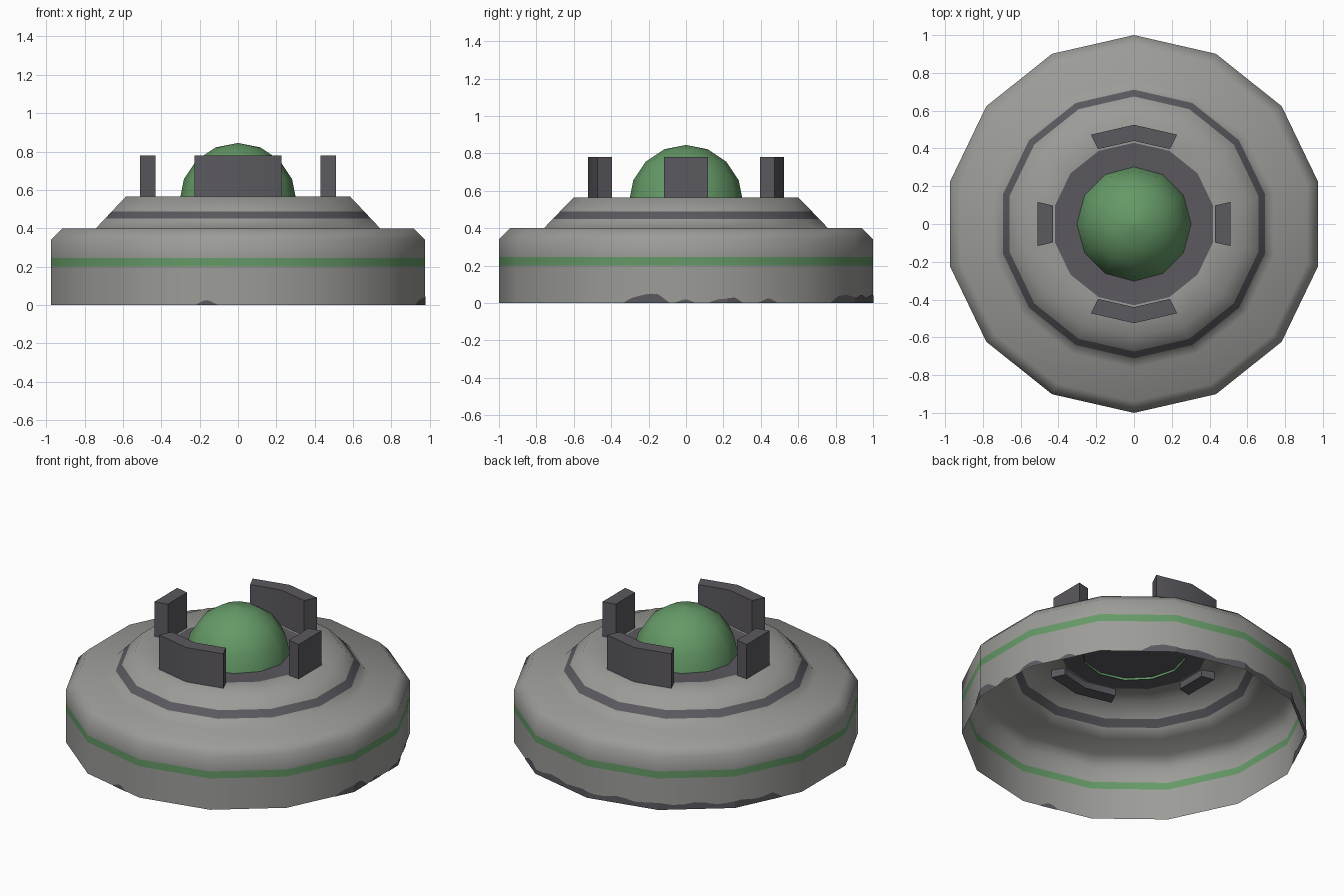
import bpy, math

if "Cube" in bpy.data.objects:
    bpy.data.objects.remove(bpy.data.objects["Cube"])

N = 14  # sides of the body


def material(name, rgb):
    m = bpy.data.materials.new(name)
    m.diffuse_color = (*rgb, 1)
    m.use_nodes = True
    m.node_tree.nodes["Principled BSDF"].inputs["Base Color"].default_value = m.diffuse_color
    return m


GREY = material("light grey", (0.33, 0.33, 0.315))
DARK = material("dark grey", (0.105, 0.10, 0.115))
GREEN = material("green", (0.13, 0.32, 0.135))


def make(name, verts, faces, mats, indices=None, smooth=None):
    me = bpy.data.meshes.new(name)
    me.from_pydata(verts, [], faces)
    for m in mats:
        me.materials.append(m)
    for i, p in enumerate(me.polygons):
        p.material_index = indices[i] if indices else 0
    ob = bpy.data.objects.new(name, me)
    bpy.context.collection.objects.link(ob)
    if smooth is not None:
        bpy.ops.object.select_all(action='DESELECT')
        ob.select_set(True)
        bpy.context.view_layer.objects.active = ob
        bpy.ops.object.shade_smooth_by_angle(angle=math.radians(smooth))
    return ob


def corner(r, k, z, n=N):
    a = math.pi / 2 + 2 * math.pi * k / n
    return (r * math.cos(a), r * math.sin(a), z)


def lathe(name, profile, mats, n=N, band_mats=None, cap=False, cap_mat=0, smooth=60):
    """Spin (radius, z) points, last ring optionally capped."""
    verts = [corner(r, k, z, n) for r, z in profile for k in range(n)]
    faces, idx = [], []
    for b in range(len(profile) - 1):
        for k in range(n):
            j = (k + 1) % n
            faces.append((b * n + k, b * n + j, (b + 1) * n + j, (b + 1) * n + k))
            idx.append(band_mats[b] if band_mats else 0)
    if cap:
        faces.append(tuple((len(profile) - 1) * n + k for k in range(n)))
        idx.append(cap_mat)
    return make(name, verts, faces, mats, idx, smooth)


# hollow body, open underneath, with a green stripe and a dark ring
lathe("body",
      [(1, 0), (1, .20), (1, .245), (1, .34), (.94, .40), (.76, .40),
       (.711, .45), (.675, .488), (.60, .565), (.43, .553)],
      [GREY, GREEN, DARK], band_mats=[0, 1, 0, 0, 0, 0, 2, 0, 0],
      cap=True, cap_mat=2)

# central dome: open hemisphere
R, BASE = .305, .54
lathe("dome",
      [(R * math.cos(math.radians(a)), BASE + R * math.sin(math.radians(a)))
       for a in (0, 22.5, 45, 67.5, 89.9)],
      [GREEN], n=12, cap=True)


# upright guard plates following the body corners
def guard(name, steps):
    verts, faces = [], []
    for k in steps:
        verts += [corner(.525, k, .51), corner(.44, k, .51),
                  corner(.44, k, .78), corner(.525, k, .78)]
    for s in range(len(steps) - 1):
        for c in range(4):
            d = (c + 1) % 4
            faces.append((4 * s + c, 4 * s + d, 4 * s + 4 + d, 4 * s + 4 + c))
    e = 4 * (len(steps) - 1)
    faces += [(3, 2, 1, 0), (e, e + 1, e + 2, e + 3)]
    make(name, verts, faces, [DARK], smooth=30)


guard("back_guard", (-1, 0, 1))
guard("front_guard", (6, 7, 8))
guard("left_guard", (3, 4))
guard("right_guard", (10, 11))


# worn patches along the lower edge: (start angle, end angle, height)
PATCHES = [(-20, -5, .05), (-4, 3, .025), (7, 18, .035), (23, 30, .035),
           (52, 160, .045), (257, 264, .04)]


def wall_point(deg, z, offset):
    step = 360 / N
    local = (deg - 90) % step - step / 2
    r = math.cos(math.pi / N) / math.cos(math.radians(local)) + offset
    a = math.radians(deg)
    return (r * math.cos(a), r * math.sin(a), z)


verts, faces = [], []
for a0, a1, h in PATCHES:
    stops = [a0 + (a1 - a0) * i / 8 for i in range(9)]
    stops += [90 + k * 360 / N for k in range(-6, 12)]
    if a1 - a0 > 40:
        stops += [a0 + 4 * i for i in range(1, 27)]
    stops = sorted(s for s in set(stops) if a0 <= s <= a1)
    for off in (.003, -.003):
        start = len(verts)
        for s in stops:
            edge = min(1, min(s - a0, a1 - s) / 3)
            z = h * edge * (.8 + .2 * math.sin(s * .45))
            verts += [wall_point(s, 0, off), wall_point(s, z, off)]
        for i in range(len(stops) - 1):
            v = start + 2 * i
            f = (v, v + 2, v + 3, v + 1)
            faces.append(f if off > 0 else f[::-1])
make("worn_edge", verts, faces, [DARK])
